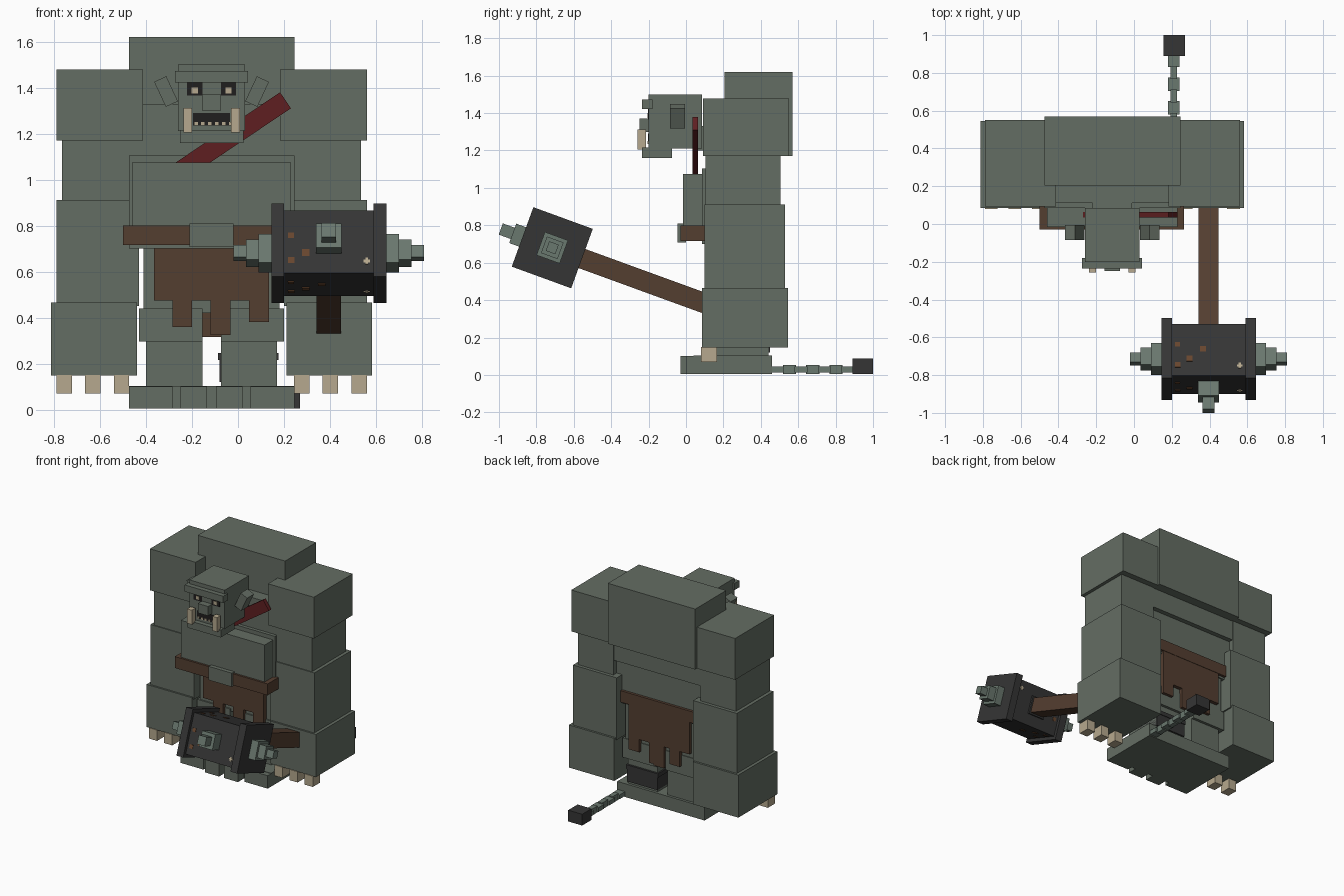
import bpy, bmesh, math
from mathutils import Matrix, Vector

CX = -0.115  # symmetry line of the body


def lin(c):
    c /= 255
    return c / 12.92 if c <= 0.04045 else ((c + 0.055) / 1.055) ** 2.4


def mat(name, *rgb):
    m = bpy.data.materials.new(name)
    m.diffuse_color = (*[lin(c) for c in rgb], 1)
    return m


SKIN = mat("grey green skin", 100, 109, 99)
STEEL = mat("pale steel", 106, 120, 111)
LEATHER = mat("brown leather", 84, 62, 48)
RUST = mat("rust", 104, 70, 46)
BONE = mat("bone", 182, 169, 142)
IRON = mat("dark iron", 53, 53, 53)
BLACK = mat("black", 32, 30, 30)
RED = mat("dark red cloth", 94, 31, 33)


def boxes(name, spans, material, matrix=Matrix()):
    """One object made of boxes given as (x0, x1, y0, y1, z0, z1)."""
    bm = bmesh.new()
    for x0, x1, y0, y1, z0, z1 in spans:
        t = Matrix.Translation(((x0 + x1) / 2, (y0 + y1) / 2, (z0 + z1) / 2))
        s = Matrix.Diagonal((x1 - x0, y1 - y0, z1 - z0, 1))
        bmesh.ops.create_cube(bm, size=1, matrix=matrix @ t @ s)
    me = bpy.data.meshes.new(name)
    bm.to_mesh(me)
    bm.free()
    me.materials.append(material)
    ob = bpy.data.objects.new(name, me)
    bpy.context.collection.objects.link(ob)
    return ob


def mirrored(x0, x1, *rest):
    """The span and its copy across the body's symmetry line."""
    return [(x0, x1, *rest), (2 * CX - x1, 2 * CX - x0, *rest)]


# Torso
boxes("upper_back", [(-0.475, 0.245, 0.205, 0.57, 1.17, 1.62)], SKIN)
boxes("chest", [(-0.52, 0.29, 0.11, 0.50, 1.02, 1.33)], SKIN)
boxes("waist", [(-0.475, 0.245, 0.085, 0.465, 0.70, 1.105)], SKIN)
boxes("belly", [(-0.46, 0.23, -0.015, 0.10, 0.72, 1.075)], SKIN)
boxes("hips", [(-0.41, 0.18, 0.14, 0.455, 0.42, 0.72)], SKIN)

# Arms
boxes("shoulders", mirrored(-0.79, -0.413, 0.092, 0.55, 1.17, 1.478), SKIN)
boxes("upper_arms", mirrored(-0.765, -0.475, 0.105, 0.505, 0.90, 1.18), SKIN)
boxes("forearms", mirrored(-0.79, -0.43, 0.098, 0.53, 0.45, 0.912), SKIN)
boxes("hands", mirrored(-0.813, -0.44, 0.085, 0.545, 0.148, 0.465), SKIN)
nails = []
for x in (-0.79, -0.665, -0.54):
    nails += mirrored(x, x + 0.067, 0.08, 0.165, 0.07, 0.15)
boxes("finger_nails", nails, BONE)

# Legs and feet
boxes("thighs", mirrored(-0.43, -0.155, 0.13, 0.46, 0.295, 0.44), SKIN)
boxes("shins", mirrored(-0.40, -0.155, 0.15, 0.44, 0.09, 0.30), SKIN)
boxes("feet", [(-0.475, 0.245, 0.04, 0.46, 0.004, 0.103)], SKIN)
boxes("toes", mirrored(-0.475, -0.285, 0.0, 0.05, 0.004, 0.10)
      + mirrored(-0.25, -0.135, -0.03, 0.05, 0.004, 0.10), SKIN)

# Shackle, chain and weight
boxes("shackle", [(-0.08, 0.17, 0.175, 0.45, 0.12, 0.22),
                  (-0.086, 0.176, 0.17, 0.455, 0.215, 0.245)], IRON)
links = []
for i in range(7):
    w, h = ((0.03, 0.016), (0.018, 0.024))[i % 2]
    y = 0.455 + i * 0.0625
    links.append((0.21 - w, 0.21 + w, y, y + 0.07, 0.028 - h, 0.028 + h))
boxes("chain", links, STEEL)
boxes("chain_weight", [(0.155, 0.27, 0.89, 1.0, 0.004, 0.088)], IRON)

# Belt and loincloth, front and back
boxes("belt", [(-0.50, 0.265, -0.03, 0.485, 0.715, 0.80)], LEATHER)
boxes("buckle", [(-0.21, -0.02, -0.045, 0.0, 0.708, 0.81)], SKIN)
cloth = []
for y0, y1 in ((0.11, 0.14), (0.455, 0.482)):
    cloth += [(-0.365, 0.135, y0, y1, 0.475, 0.72)]
    for x0, x1, z in ((-0.285, -0.2, 0.36), (-0.12, -0.033, 0.325), (0.048, 0.135, 0.38)):
        cloth.append((x0, x1, y0, y1, z, 0.48))
cloth.append((-0.155, -0.07, 0.455, 0.482, 0.315, 0.48))
boxes("loincloth", cloth, LEATHER)

# Red sash across the chest
bm = bmesh.new()
outline = [(-0.27, 1.075), (-0.12, 1.075), (0.23, 1.31), (0.183, 1.38)]
face = bm.faces.new([bm.verts.new((x, 0.035, z)) for x, z in outline])
ext = bmesh.ops.extrude_face_region(bm, geom=[face])
bmesh.ops.translate(bm, vec=Vector((0, 0.028, 0)),
                    verts=[v for v in ext["geom"] if isinstance(v, bmesh.types.BMVert)])
bmesh.ops.recalc_face_normals(bm, faces=bm.faces)
me = bpy.data.meshes.new("sash")
bm.to_mesh(me)
bm.free()
me.materials.append(RED)
bpy.context.collection.objects.link(bpy.data.objects.new("sash", me))

# Head
boxes("head", [(-0.26, 0.03, -0.20, 0.085, 1.212, 1.50)], SKIN)
boxes("neck", [(-0.22, -0.01, 0.05, 0.15, 1.2, 1.33)], SKIN)
boxes("brow", [(-0.275, 0.043, -0.235, -0.18, 1.422, 1.472)], SKIN)
boxes("jaw", [(-0.253, 0.023, -0.235, -0.075, 1.16, 1.215)], SKIN)
boxes("nose", [(-0.157, -0.073, -0.248, -0.19, 1.30, 1.37)], SKIN)
boxes("tusks", mirrored(-0.238, -0.2, -0.258, -0.215, 1.205, 1.312), BONE)
boxes("eye_sockets", mirrored(-0.222, -0.155, -0.204, -0.198, 1.365, 1.422), BLACK)
boxes("eyes", mirrored(-0.202, -0.175, -0.207, -0.2, 1.375, 1.40), BONE)
boxes("mouth", [(-0.195, -0.035, -0.204, -0.198, 1.235, 1.29)], BLACK)
boxes("teeth", [(-0.19 + i * 0.03, -0.175 + i * 0.03, -0.207, -0.2, 1.235, 1.25)
                for i in range(6)], BONE)
for side, name in ((-1, "left_ear"), (1, "right_ear")):
    m = Matrix.Translation((CX + side * 0.198, -0.045, 1.383)) @ \
        Matrix.Rotation(math.radians(25 * side), 4, "Y")
    boxes(name, [(-0.029, 0.029, -0.04, 0.04, -0.06, 0.06)], SKIN, m)

# War hammer, built around its head and tilted
H = Matrix.Translation((0.395, -0.715, 0.68)) @ Matrix.Rotation(math.radians(-20), 4, "X")
boxes("hammer_handle", [(-0.053, 0.053, 0.1, 0.95, -0.054, 0.054)], LEATHER, H)
boxes("hammer_collar", [(-0.065, 0.065, 0.14, 0.16, -0.065, 0.065)], IRON, H)
boxes("hammer_head", [(-0.2, 0.2, -0.145, 0.145, -0.145, 0.145)], IRON, H)
boxes("hammer_flanges", [(-0.25, -0.195, -0.169, 0.169, -0.169, 0.169),
                         (0.195, 0.25, -0.169, 0.169, -0.169, 0.169)], IRON, H)
steps = []
for i, r in enumerate((0.066, 0.047, 0.027)):
    a, b = 0.245 + i * 0.055, 0.305 + i * 0.055
    steps += [(a, b, -r, r, -r, r), (-b, -a, -r, r, -r, r)]
steps += [(-0.055, 0.055, -0.225, -0.14, -0.055, 0.055),
          (-0.032, 0.032, -0.293, -0.22, -0.032, 0.032)]
boxes("hammer_spikes", steps, STEEL, H)

# Rust patches and a bright nick on each face of the hammer head
for k in range(4):
    R = H @ Matrix.Rotation(math.radians(90 * k), 4, "X")
    spots = [(x - r, x + r, y - r, y + r, 0.143, 0.148) for x, y, r in
             ((-0.165, 0.03, 0.013), (-0.03, 0.005, 0.016), (-0.1, -0.05, 0.016),
              (-0.163, -0.085, 0.014))]
    boxes("rust_patches", spots, RUST, R)
    boxes("bright_nick", [(0.15, 0.18, -0.096, -0.084, 0.143, 0.148),
                          (0.159, 0.171, -0.105, -0.075, 0.143, 0.149)], BONE, R)
